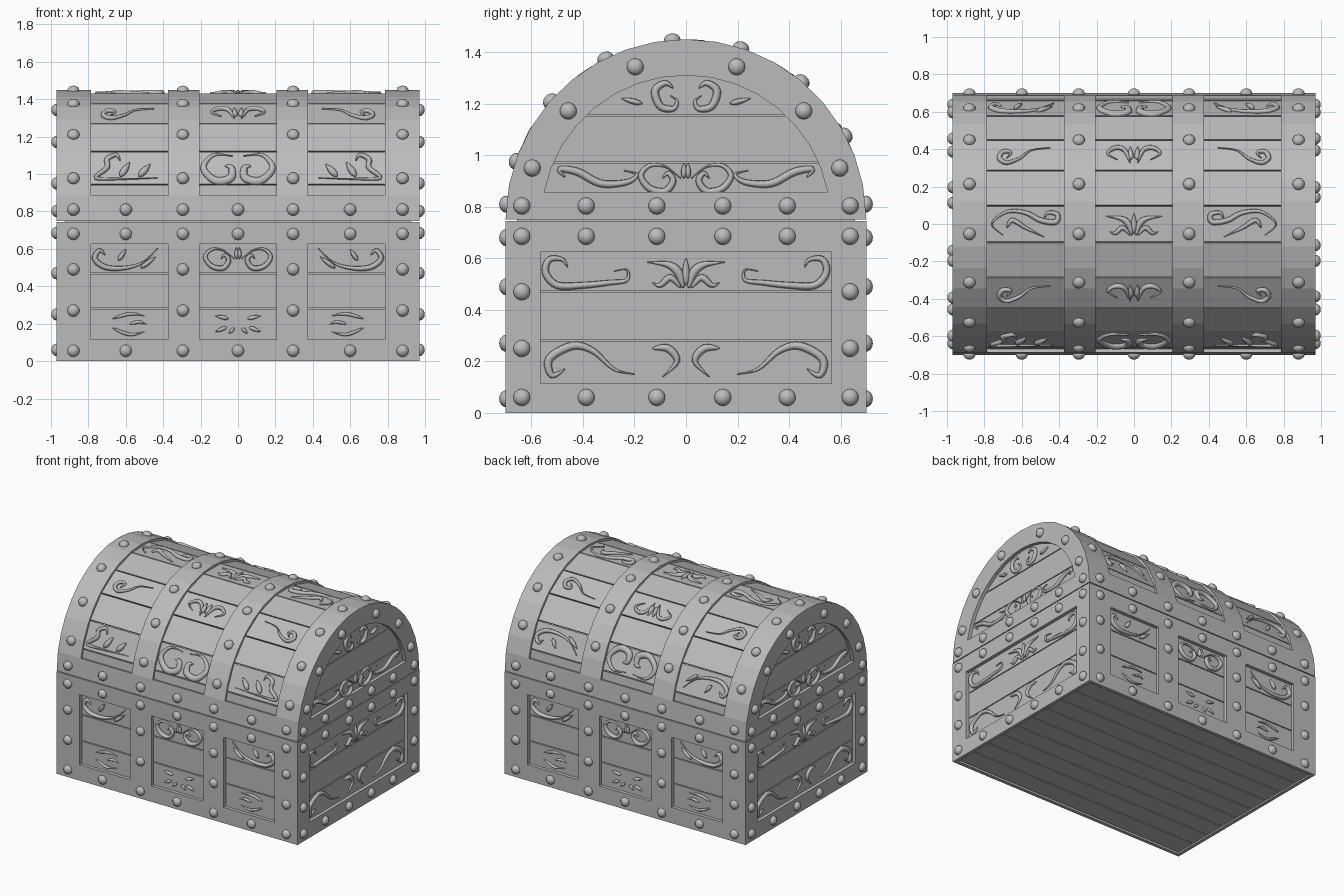
import bpy, bmesh
from math import sin, cos, pi, radians, sqrt
from mathutils import Vector, Matrix

cube = bpy.data.objects.get("Cube")
if cube:
    bpy.data.objects.remove(cube)

grey = bpy.data.materials.new("plain grey")
grey.use_nodes = True
grey.diffuse_color = (0.5, 0.5, 0.5, 1)
grey.node_tree.nodes["Principled BSDF"].inputs["Base Color"].default_value = grey.diffuse_color

HINGE = 0.75      # height of the lid's arc centre
RADIUS = 0.7      # outer radius of the lid
DEPTH = 0.025     # thickness of the metal frame


# Each wall maps (across, up, outwards) to a position
def front(u, v, w): return Vector((u, -w, v))
def back(u, v, w): return Vector((-u, w, v))
def left(u, v, w): return Vector((w, u, v))
def right(u, v, w): return Vector((-w, -u, v))
def under(u, v, w): return Vector((u, v, w))
def arc(u, a, w): return Vector((u, -w * cos(a), HINGE + w * sin(a)))


def finish(name, bm, smooth=False):
    bmesh.ops.recalc_face_normals(bm, faces=bm.faces)
    mesh = bpy.data.meshes.new(name)
    bm.to_mesh(mesh)
    bm.free()
    mesh.materials.append(grey)
    mesh.polygons.foreach_set("use_smooth", [smooth] * len(mesh.polygons))
    obj = bpy.data.objects.new(name, mesh)
    bpy.context.collection.objects.link(obj)
    return obj


def slab(name, polys, place, w0, w1):
    """Extrude flat polygons from w0 to w1, then lay them on a wall."""
    bm = bmesh.new()
    for poly in polys:
        bm.faces.new([bm.verts.new((u, v, w0)) for u, v in poly])
    bmesh.ops.remove_doubles(bm, verts=bm.verts, dist=1e-5)
    top = bmesh.ops.extrude_face_region(bm, geom=bm.faces[:], use_keep_orig=True)
    moved = [g for g in top["geom"] if isinstance(g, bmesh.types.BMVert)]
    bmesh.ops.translate(bm, verts=moved, vec=(0, 0, w1 - w0))
    for v in bm.verts:
        v.co = place(*v.co)
    return finish(name, bm)


def rect(u0, u1, v0, v1):
    return [(u0, v0), (u1, v0), (u1, v1), (u0, v1)]


def lattice(us, vs):
    """Grid of cells with the odd columns open between first and last row."""
    return [rect(us[i], us[i + 1], vs[j], vs[j + 1])
            for i in range(len(us) - 1) for j in range(len(vs) - 1)
            if i % 2 == 0 or j in (0, len(vs) - 2)]


# Body: core, frame plates and horizontal planks
columns = [-0.97, -0.785, -0.375, -0.207, 0.207, 0.375, 0.785, 0.97]
rows = [0, 0.115, 0.625, 0.744]
plank_cuts = [0.09, 0.28, 0.47, 0.66]
slab("body_core", [rect(-0.925, 0.925, -0.655, 0.655)], under, 0.025, 0.8)
for label, place in (("front", front), ("back", back)):
    slab(label + "_frame", lattice(columns, rows), place, RADIUS - DEPTH, RADIUS)
    slab(label + "_planks", [rect(-0.93, 0.93, a + 0.003, b - 0.003)
         for a, b in zip(plank_cuts, plank_cuts[1:])], place, 0.64, 0.675)
for label, place in (("left", left), ("right", right)):
    slab(label + "_frame", lattice([-0.675, -0.565, 0.565, 0.675], rows), place, 0.945, 0.97)
    slab(label + "_planks", [rect(-0.66, 0.66, a + 0.003, b - 0.003)
         for a, b in zip(plank_cuts, plank_cuts[1:])], place, 0.91, 0.945)

# Floor boards
board = 1.34 / 9
slab("floor_boards", [rect(-0.942, 0.942, -0.67 + i * board + 0.004, -0.67 + (i + 1) * board - 0.004)
     for i in range(9)], under, 0.008, 0.04)

# Lid: core, strapped shell and flat planks round the arc
low = radians(11.1)
angles = [0] + [low + (pi - 2 * low) * i / 16 for i in range(17)] + [pi]
slab("lid_core", [[(0.65 * cos(a), HINGE + 0.65 * sin(a)) for a in angles]], left, -0.925, 0.925)
shell_columns = [-0.945] + columns[1:-1] + [0.945]
slab("lid_straps", lattice(shell_columns, angles), arc, RADIUS - 0.04, RADIUS)
step = pi / 11
slab("lid_planks", [rect(-0.94, 0.94, i * step + 0.005, (i + 1) * step - 0.005)
     for i in range(11)], arc, 0.64, 0.687)


# Lid ends: arched frame with a rail, and planks cut to the arch
def on_arch(r, a):
    return (r * cos(a), HINGE + r * sin(a))


def arch_strip(z0, z1, r=0.6):
    zs = [z0 + (z1 - z0) * i / 6 for i in range(7)]
    half = [(sqrt(max(r * r - (z - HINGE) ** 2, 1e-4)), z) for z in zs]
    return half + [(-y, z) for y, z in reversed(half)]


inner = 0.56
arch = [[on_arch(inner, a), on_arch(RADIUS, a), on_arch(RADIUS, b), on_arch(inner, b)]
        for a, b in zip(angles[1:-2], angles[2:-1])]
arch.append([on_arch(RADIUS, 0), on_arch(RADIUS, low), on_arch(inner, low),
             on_arch(inner, pi - low), on_arch(RADIUS, pi - low), on_arch(RADIUS, pi)])
arch_cuts = [0.76, 0.97, 1.155, 1.345]
for label, place in (("left", left), ("right", right)):
    slab(label + "_lid_arch", arch, place, 0.945, 0.97)
    slab(label + "_lid_end_planks", [arch_strip(a + 0.003, b - 0.003)
         for a, b in zip(arch_cuts, arch_cuts[1:])], place, 0.91, 0.945)


# Rivets: flattened domes
def rivets(name, spots, place, w):
    bm = bmesh.new()
    for u, v in spots:
        base = place(u, v, w)
        out = place(u, v, w + 1) - base
        turn = out.to_track_quat("Z", "Y").to_matrix().to_4x4()
        bmesh.ops.create_uvsphere(bm, u_segments=14, v_segments=8, radius=1,
            matrix=Matrix.Translation(base) @ turn @ Matrix.Diagonal((0.033, 0.033, 0.027, 1)))
    finish(name, bm, True)


straps = [-0.88, -0.295, 0.295, 0.88]
wall_spots = [(x, z) for x in straps for z in (0.27, 0.49)]
wall_spots += [(x, z) for x in straps + [-0.6, 0, 0.6] for z in (0.055, 0.68, 0.81)]
for label, place in (("front", front), ("back", back)):
    rivets(label + "_rivets", wall_spots, place, RADIUS - 0.002)
rivets("lid_rivets", [(x, radians(19 + 22.2 * i)) for x in straps for i in range(7)],
       arc, RADIUS - 0.002)
end_spots = [(s * 0.637, z) for s in (-1, 1) for z in (0.25, 0.47)]
end_spots += [(y, z) for y in (-0.637, -0.387, -0.113, 0.143, 0.393, 0.637) for z in (0.06, 0.685, 0.803)]
end_spots += [(s * y, z) for s in (-1, 1) for y, z in ((0.597, 0.95), (0.457, 1.172), (0.197, 1.343))]
rivets("left_rivets", end_spots, left, 0.971)
rivets("right_rivets", end_spots, right, 0.971)


# Carved ornaments: tapered strokes swept along smooth paths
def spline(pts, n=5):
    p = [Vector(q) for q in [pts[0]] + pts + [pts[-1]]]
    out = []
    for a, b, c, d in zip(p, p[1:], p[2:], p[3:]):
        for i in range(n):
            t = i / n
            out.append(b + (c - a) * t / 2 + (2 * a - 5 * b + 4 * c - d) * t * t / 2
                       + (3 * b - a - 3 * c + d) * t ** 3 / 2)
    return out + [p[-1]]


def carve(bm, motif, place, u, v, w, flip, height):
    for width, pts in motif:
        path = spline(pts)
        rings = []
        for i, p in enumerate(path):
            tangent = (path[min(i + 1, len(path) - 1)] - path[max(i - 1, 0)]).normalized()
            size = max(0.15, sin(pi * (i / (len(path) - 1)) ** 0.75))
            ring = []
            for k in range(6):
                a = pi * k / 5
                q = p + Vector((-tangent.y, tangent.x)) * cos(a) * width * size
                rise = sin(a) * height * (0.4 + 0.6 * size) - 0.002
                ring.append(bm.verts.new(place(u + flip * q.x, v + q.y, w + rise)))
            rings.append(ring)
        for r, s in zip(rings, rings[1:]):
            for k in range(6):
                m = (k + 1) % 6
                bm.faces.new((r[k], r[m], s[m], s[k]))
        bm.faces.new(rings[0])
        bm.faces.new(rings[-1])


swoop = [(0.016, [(-.13, .02), (-.16, .045), (-.185, 0), (-.13, -.045), (-.03, -.05), (.07, -.02), (.15, .055)]),
         (0.014, [(-.06, -.01), (-.02, .05)]), (0.014, [(.06, -.05), (.14, .01)])]
eye = [(0.01, [(-.09, .03), (0, .055), (.08, .045)]), (0.01, [(-.09, -.02), (0, -.055), (.08, -.04)]),
       (0.01, [(0, 0), (.05, .012), (.09, 0)])]
branch = [(0.015, [(-.05, .04), (-.07, .075), (-.12, .05), (-.12, 0), (-.18, -.06), (-.04, -.065), (.15, -.06)]),
          (0.02, [(-.05, -.05), (0, .03)]), (0.02, [(.05, -.05), (.11, .02)])]
hook = [(0.014, [(-.1, -.02), (-.08, .015), (-.12, .02), (-.14, -.02), (-.1, -.05), (-.03, -.02), (.03, .03), (.13, .045)])]
plume = [(0.016, [(.1, .03), (.12, .06), (.17, .05), (.16, .01), (.08, .02), (0, .06), (-.1, .065), (-.18, 0), (-.12, -.06)]),
         (0.014, [(-.1, -.02), (-.07, .02), (0, -.02), (.1, -.07)])]

# Halves of symmetrical ornaments, drawn twice
curl = [(0.015, [(.09, 0), (.07, .02), (.05, -.01), (.08, -.05), (.14, -.04), (.175, .01), (.14, .05), (.08, .045), (.02, 0)]),
        (0.012, [(.008, 0), (.008, .06)])]
petals = [(0.014, [(.02, -.05), (.05, .03), (.1, .045), (.14, .01), (.09, -.03)]), (0.016, [(.015, -.03), (.02, .05)])]
crescent = [(0.024, [(.07, .01), (.035, 0), (.04, -.06), (.12, -.075), (.185, 0), (.13, .075), (.03, .07)])]
bits = [(0.011, [(.02, -.02), (.05, -.05)]), (0.012, [(.06, -.015), (.12, -.04)]), (0.012, [(.05, .03), (.12, .045)])]
palmette = [(0.018, [(.01, -.06), (.03, 0), (.07, .03), (.15, .04)]), (0.016, [(0, -.05), (0, .055)]),
            (0.014, [(.02, -.06), (.06, -.02), (.1, -.05), (.13, -.04)])]
end_scroll = [(0.015, [(.46, .02), (.48, .05), (.53, .05), (.545, 0), (.5, -.05), (.4, -.05), (.3, -.04),
                       (.23, -.03), (.23, .01), (.28, .005)])]
end_wave = [(0.017, [(.47, -.03), (.52, -.055), (.53, .01), (.44, .06), (.36, .04), (.28, -.03), (.2, -.05)]),
            (0.016, [(.13, .05), (.07, .05), (.035, 0), (.09, -.06)])]
lid_wave = [(0.016, [(.47, 0), (.49, .03), (.42, .02), (.33, -.025), (.23, -.02), (.19, .01), (.24, .025)])]
crest = [(0.016, [(.05, .03), (.08, .05), (.12, .02), (.1, -.04), (.05, -.05), (.035, -.02), (.06, 0)]),
         (0.012, [(.17, -.03), (.25, -.01)])]


def pair(bm, motif, place, gap, v, w, height):
    for side in (-1, 1):
        carve(bm, motif, place, side * gap, v, w, -side, height)


def plank_frame(i):
    """Flat plane of one lid plank, centred on its middle."""
    a = (i + 0.5) * step
    out, along = Vector((0, -cos(a), sin(a))), Vector((0, sin(a), cos(a)))
    return lambda u, v, w: Vector((u, 0, HINGE)) + along * v + out * w


for label, place in (("front", front), ("back", back)):
    bm = bmesh.new()
    pair(bm, swoop, place, 0.58, 0.547, 0.675, 0.024)
    pair(bm, curl, place, 0, 0.547, 0.675, 0.024)
    pair(bm, eye, place, 0.58, 0.197, 0.675, 0.015)
    pair(bm, bits, place, 0, 0.197, 0.675, 0.015)
    finish(label + "_ornaments", bm, True)
for label, place in (("left", left), ("right", right)):
    bm = bmesh.new()
    for motif, z in ((end_scroll, 0.545), (palmette, 0.545), (end_wave, 0.2),
                     (lid_wave, 0.915), (curl, 0.91), (crest, 1.23)):
        pair(bm, motif, place, 0, z, 0.945, 0.02)
    finish(label + "_ornaments", bm, True)
bm = bmesh.new()
for i, side, middle in ((1, branch, crescent), (3, hook, petals), (5, plume, palmette),
                        (7, hook, petals), (9, swoop, crescent)):
    pair(bm, side, plank_frame(i), 0.58, 0, 0.68, 0.022)
    pair(bm, middle, plank_frame(i), 0, 0, 0.68, 0.022)
finish("lid_ornaments", bm, True)
